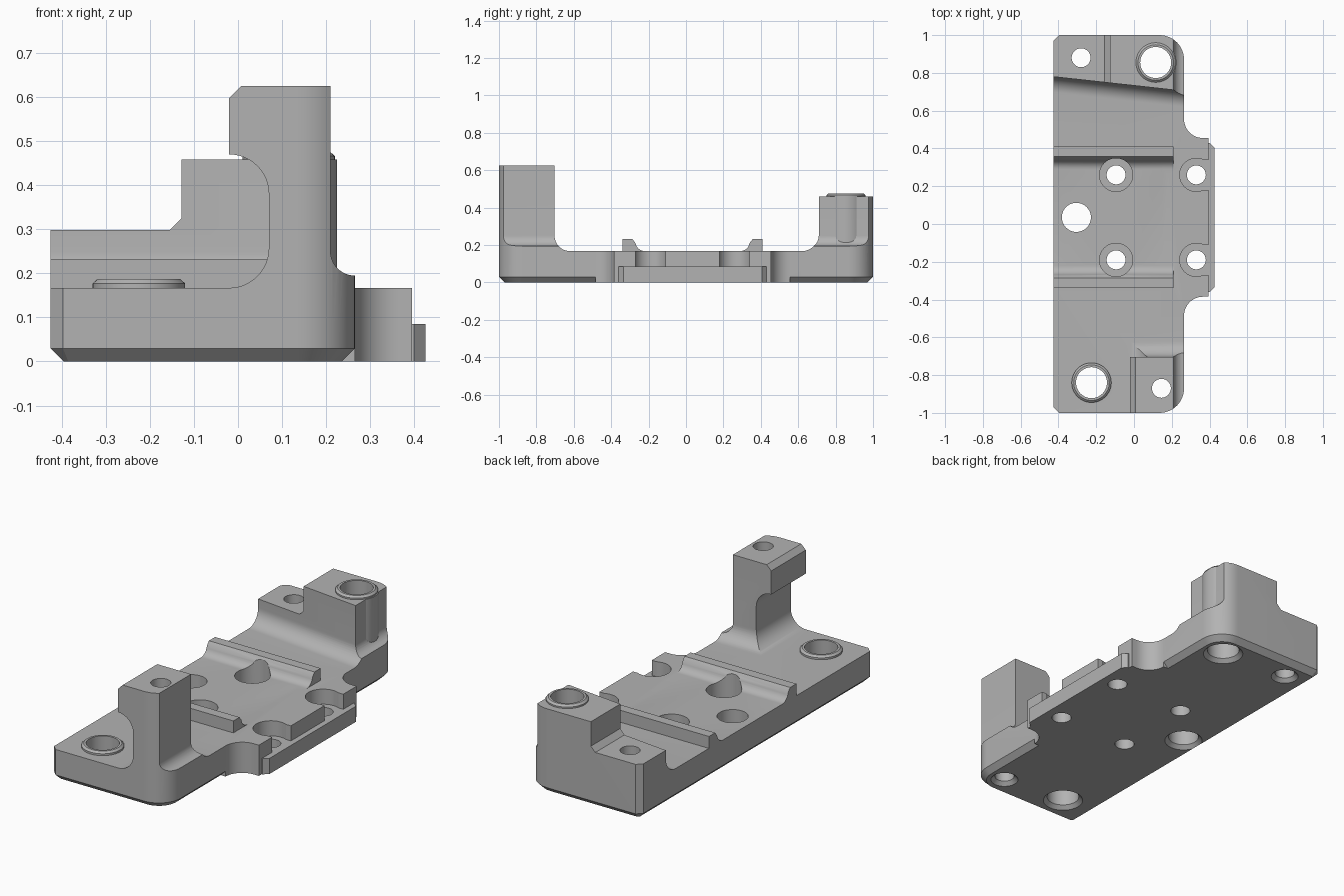
import bpy, bmesh
from math import sin, cos, radians

cube = bpy.data.objects.get("Cube")
if cube:
    bpy.data.objects.remove(cube, do_unlink=True)

GREY = (0.45, 0.45, 0.45, 1)
mat = bpy.data.materials.new("machined grey")
mat.use_nodes = True
mat.diffuse_color = GREY
mat.node_tree.nodes["Principled BSDF"].inputs["Base Color"].default_value = GREY

FLOOR = 0.167   # top of the plate
MID = 0.035     # centre line of the symmetric middle section


def arc(cx, cy, r, a0, a1, n=12):
    angles = [radians(a0 + (a1 - a0) * i / n) for i in range(n + 1)]
    return [(cx + r * cos(a), cy + r * sin(a)) for a in angles]


def finish(name, bm):
    bmesh.ops.recalc_face_normals(bm, faces=bm.faces)
    mesh = bpy.data.meshes.new(name)
    bm.to_mesh(mesh)
    bm.free()
    mesh.materials.append(mat)
    ob = bpy.data.objects.new(name, mesh)
    bpy.context.collection.objects.link(ob)
    return ob


def prism(name, pts, axis, lo, hi, shear=0, chamfer=0):
    """Extrude a 2D profile along an axis; chamfer trims its low rim."""
    place = {"x": lambda a, b, t: (t, a + shear * t, b),
             "y": lambda a, b, t: (a, t, b),
             "z": lambda a, b, t: (a, b, t)}[axis]
    bm = bmesh.new()
    low = [bm.verts.new(place(a, b, lo)) for a, b in pts]
    high = [bm.verts.new(place(a, b, hi)) for a, b in pts]
    bottom = bm.faces.new(low)
    bm.faces.new(high)
    for i in range(len(pts)):
        j = (i + 1) % len(pts)
        bm.faces.new((low[i], low[j], high[j], high[i]))
    if chamfer:
        bmesh.ops.recalc_face_normals(bm, faces=bm.faces)
        bmesh.ops.bevel(bm, geom=list(bottom.edges), offset=chamfer,
                        segments=1, affect='EDGES')
    return finish(name, bm)


def lathe(name, x, y, rings, n=48):
    """Stack of circles (radius, height) closed into a round solid."""
    bm = bmesh.new()
    loops = [[bm.verts.new((px, py, z)) for px, py in arc(x, y, r, 0, 360, n)[:-1]]
             for r, z in rings]
    bm.faces.new(loops[0])
    bm.faces.new(loops[-1])
    for a, b in zip(loops, loops[1:]):
        for i in range(n):
            j = (i + 1) % n
            bm.faces.new((a[i], a[j], b[j], b[i]))
    return finish(name, bm)


def combine(target, other, operation):
    mod = target.modifiers.new("cut", 'BOOLEAN')
    mod.operation, mod.object, mod.solver = operation, other, 'EXACT'
    graph = bpy.context.evaluated_depsgraph_get()
    mesh = bpy.data.meshes.new_from_object(target.evaluated_get(graph))
    target.modifiers.clear()
    target.data = mesh
    bpy.data.objects.remove(other, do_unlink=True)
    return target


def box(name, x0, x1, y0, y1, z0, z1):
    return prism(name, [(x0, y0), (x1, y0), (x1, y1), (x0, y1)], "z", z0, z1)


# Foot flare shared by the right sides of the two uprights
flare = arc(0.265, 0.25, 0.055, 180, 270)
foot = [(0.4, 0.195), (0.4, 0.05)]
R = 0.25 - FLOOR

# Plate
body = box("mounting_bracket", -0.6, 0.4, -1.1, 1.1, -0.05, FLOOR)

# Tall front post with a rounded undercut and a filleted rear foot
post = prism("post", [(-0.02, 0.05)] + arc(-0.02, FLOOR + 0.09, 0.09, -90, 0)
             + arc(-0.02, 0.38, 0.09, 0, 90)
             + [(-0.02, 0.598), (0.007, 0.625), (0.21, 0.625)] + flare + foot,
             "y", -1.1, -0.6)
side = prism("post_side", [(-1.2, 0), (-1.2, 0.8), (-0.703, 0.8)]
             + arc(-0.62, 0.25, R, 180, 270) + [(-0.62, 0)], "x", -0.7, 0.5)
combine(body, combine(post, side, 'INTERSECT'), 'UNION')

# Stepped rear block with a slanted, filleted front face
block = prism("rear_block", [(-0.6, 0.05), (-0.6, 0.298), (-0.155, 0.298), (-0.128, 0.325),
                             (-0.128, 0.458), (0.21, 0.458)] + flare + foot,
              "y", 0.5, 1.1)
side = prism("block_side", [(1.3, 0), (1.3, 0.8), (0.733, 0.8)]
             + arc(0.733 - R, 0.25, R, 0, -90) + [(0.733 - R, 0)],
             "x", -0.7, 0.5, shear=-0.11)
combine(body, combine(block, side, 'INTERSECT'), 'UNION')

# Bulge on the right of the rear block
combine(body, lathe("boss", 0.115, 0.855, [(0.11, 0.05), (0.11, 0.458)]), 'UNION')

# Trim everything to the outline, with a chamfered lower rim
outline = ([(-0.425, 0.972), (-0.425, -0.972), (-0.397, -1)]
           + arc(0.135, -0.87, 0.13, -90, 0) + arc(0.135, 0.87, 0.13, 0, 90)
           + [(-0.397, 1)])
combine(body, prism("outline", outline, "z", 0, 0.8, chamfer=0.029), 'INTERSECT')

# Side tongue with concave corners, and its low lip
tongue = ([(0.15, MID - 0.52)] + arc(0.365, MID - 0.52, 0.1, 180, 90)
          + [(0.395, MID - 0.42), (0.395, MID + 0.42)]
          + arc(0.365, MID + 0.52, 0.1, 270, 180) + [(0.15, MID + 0.52)])
combine(body, prism("tongue", tongue, "z", 0, FLOOR), 'UNION')
lip = [(0.3, MID - 0.395), (0.4, MID - 0.395), (0.425, MID - 0.37),
       (0.425, MID + 0.37), (0.4, MID + 0.395), (0.3, MID + 0.395)]
combine(body, prism("lip", lip, "z", 0, 0.085), 'UNION')

# Pair of cross ridges, sloping down inwards
for s in (-1, 1):
    ridge = ([(0.375, 0.1), (0.375, 0.232), (0.322, 0.232), (0.305, 0.21)]
             + arc(0.255, FLOOR + 0.05, 0.05, -20, -90, 6) + [(0.255, 0.1)])
    combine(body, prism("ridge", [(MID + s * y, z) for y, z in ridge],
                        "x", -0.425, 0.21), 'UNION')

# Raised collars around the two large holes
for x, y, top in ((-0.225, -0.84, 0.187), (0.115, 0.855, 0.476)):
    combine(body, lathe("collar", x, y, [(0.105, 0.1), (0.105, top - 0.01),
                                         (0.094, top)]), 'UNION')

# Through holes with a countersink underneath
for x, y, r in ((-0.225, -0.84, 0.082), (0.115, 0.855, 0.082), (-0.305, MID, 0.077),
                (0.145, -0.87, 0.05), (-0.28, 0.88, 0.05)):
    combine(body, lathe("hole", x, y, [(r + 0.04, -0.02), (r, 0.02), (r, 0.8)]),
            'DIFFERENCE')

# Four counterbored screw holes, the outer pair open to the tongue edge
for x in (-0.095, 0.33):
    for s in (-1, 1):
        y = MID + s * 0.225
        combine(body, lathe("screw_hole", x, y, [(0.05, -0.1), (0.05, 0.085),
                                                 (0.088, 0.085), (0.088, 0.4)]), 'DIFFERENCE')
        if x > 0:
            combine(body, box("slot", x + 0.03, 0.5, y - 0.08, y + 0.08, 0.085, 0.4),
                    'DIFFERENCE')

# Smooth the rounded walls, keep the machined edges crisp
bpy.ops.object.select_all(action='DESELECT')
body.select_set(True)
bpy.context.view_layer.objects.active = body
bpy.ops.object.shade_smooth_by_angle(angle=radians(25))
